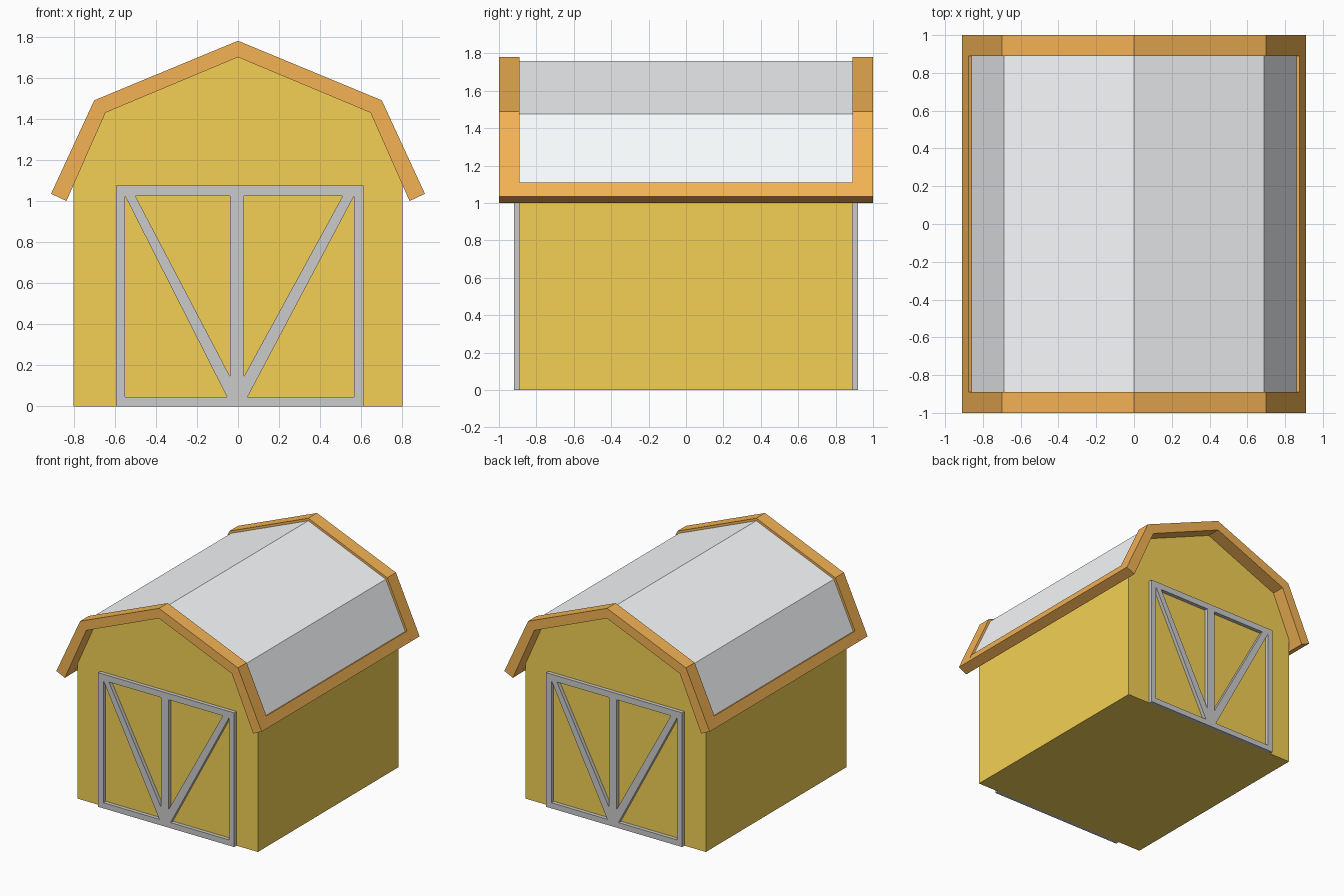
import bpy, bmesh
from math import pi
from mathutils import Matrix

if "Cube" in bpy.data.objects:
    bpy.data.objects.remove(bpy.data.objects["Cube"])


def material(name, rgb):
    m = bpy.data.materials.new(name)
    m.diffuse_color = (*rgb, 1)
    m.use_nodes = True
    m.node_tree.nodes["Principled BSDF"].inputs["Base Color"].default_value = m.diffuse_color
    return m


def prisms(name, profiles, y0, y1, mat=None):
    """Extrude (x, z) outlines from y0 to y1 into one object."""
    bm = bmesh.new()
    for pts in profiles:
        face = bm.faces.new([bm.verts.new((x, y0, z)) for x, z in pts])
        ext = bmesh.ops.extrude_face_region(bm, geom=[face])["geom"]
        verts = [g for g in ext if isinstance(g, bmesh.types.BMVert)]
        bmesh.ops.translate(bm, verts=verts, vec=(0, y1 - y0, 0))
    bmesh.ops.recalc_face_normals(bm, faces=bm.faces)
    me = bpy.data.meshes.new(name)
    bm.to_mesh(me)
    bm.free()
    if mat:
        me.materials.append(mat)
    ob = bpy.data.objects.new(name, me)
    bpy.context.collection.objects.link(ob)
    return ob


def mirrored(half):
    """Complete a half path that ends on x = 0."""
    return half + [(-x, z) for x, z in half[-2::-1]]


def flip(pts):
    return [(-x, z) for x, z in pts]


wall = material("wall_ochre", (0.9, 0.63, 0.09))
orange = material("trim_orange", (0.9, 0.45, 0.09))
pale = material("roof_pale", (0.95, 0.97, 0.98))

W = 0.89  # half length of the walls
outer = [(0.91, 1.035), (0.70, 1.49), (0, 1.78)]
inner = [(0.835, 1.0), (0.645, 1.43), (0, 1.70)]
panel_out = [(0.86, 1.103), (0.687, 1.475), (0, 1.76)]
panel_in = [(0.80, 1.079)] + inner[1:]

# Barn body
prisms("body", [mirrored([(0.8, 0)] + panel_in)], -W, W, wall)

# Roof panels, slightly recessed between the trims
prisms("roof_panels", [mirrored(panel_out) + mirrored(panel_in)[::-1]], -W, W, pale)

# Gable trims and eave rails
gable = mirrored(outer) + mirrored(inner)[::-1]
prisms("front_gable_trim", [gable], -1, -W, orange)
prisms("back_gable_trim", [gable], W, 1, orange)
rail = [outer[0], (0.875, 1.11), panel_in[0], inner[0]]
prisms("right_eave_rail", [rail], -W, W, orange)
prisms("left_eave_rail", [flip(rail)], -W, W, orange)


# Double door frame with diagonal braces
def rect(x0, x1, z0, z1):
    return [(x0, z0), (x1, z0), (x1, z1), (x0, z1)]


T, B = 1.025, 0.045
door = [
    rect(-0.595, -0.55, 0, 1.075), rect(0.565, 0.61, 0, 1.075),
    rect(-0.55, 0.565, 0, B), rect(-0.55, 0.565, T, 1.075),
    rect(-0.04, 0.03, B, T),
    [(-0.55, T), (-0.50, T), (-0.04, 0.148), (-0.04, B), (-0.053, B)],
    [(0.565, T), (0.51, T), (0.03, 0.148), (0.03, B), (0.046, B)],
]
front = prisms("front_door_frame", door, -0.92, -W)
back = front.copy()
back.name = "back_door_frame"
back.matrix_world = Matrix.Rotation(pi, 4, "Z")
bpy.context.collection.objects.link(back)
